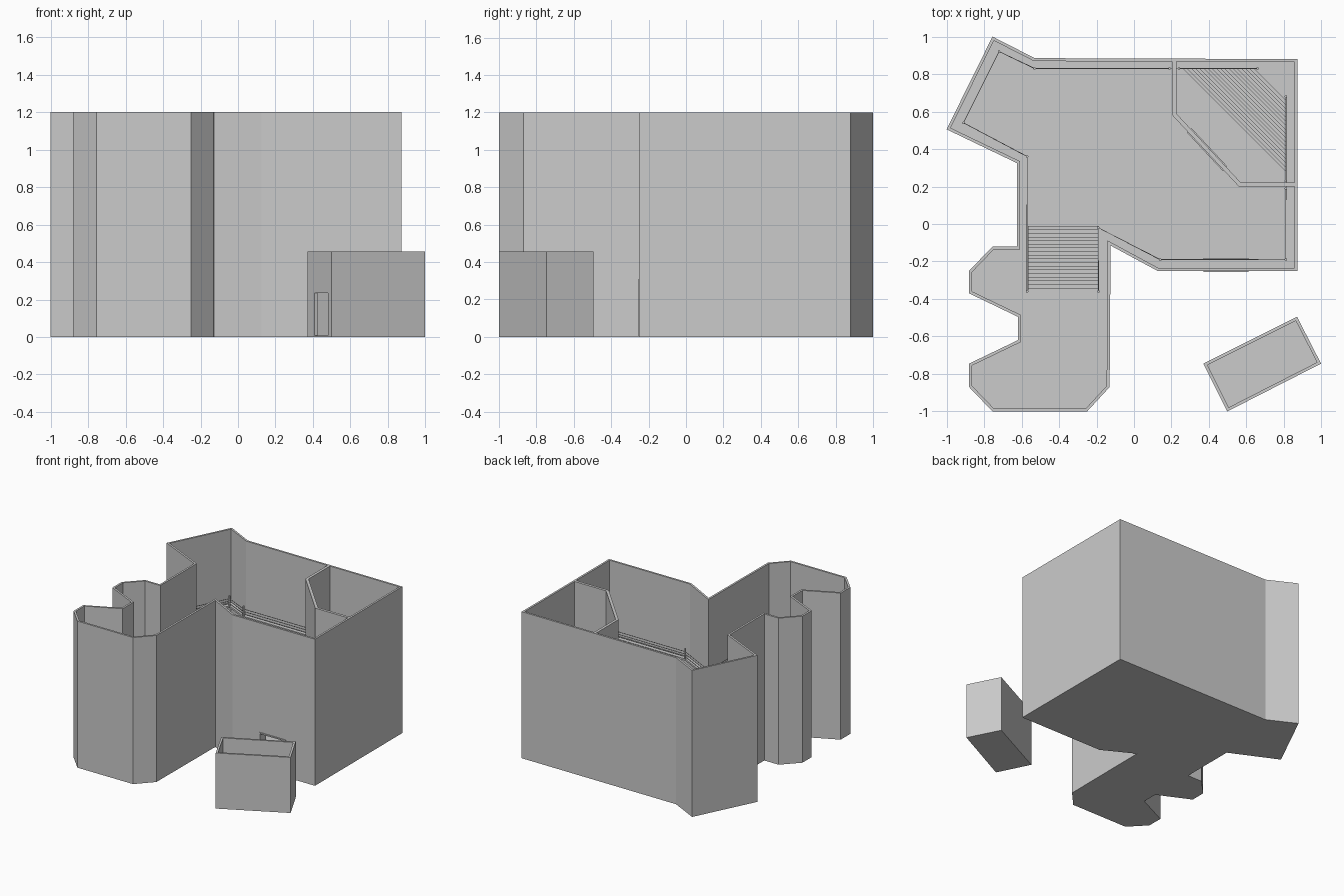
import bpy, bmesh, math
from mathutils import Vector

if "Cube" in bpy.data.objects:
    bpy.data.objects.remove(bpy.data.objects["Cube"])

H = 1.2        # wall height
T = 0.016      # outer wall thickness
UP = 0.6       # upper floor level
FLOOR = 0.008


def offset(pts, d, closed=True):
    """Mitred parallel outline, d to the right of the travel direction."""
    P = [Vector(p) for p in pts]
    n, out = len(P), []
    for i, p in enumerate(P):
        a = p - P[i - 1] if closed or i > 0 else P[1] - p
        b = P[(i + 1) % n] - p if closed or i < n - 1 else a
        n1, n2 = (Vector((v.y, -v.x)).normalized() for v in (a, b))
        out.append(p + (n1 + n2) * d / (1 + n1.dot(n2)))
    return [(v.x, v.y) for v in out]


def finish(name, bm):
    bmesh.ops.recalc_face_normals(bm, faces=bm.faces)
    me = bpy.data.meshes.new(name)
    bm.to_mesh(me)
    bm.free()
    ob = bpy.data.objects.new(name, me)
    bpy.context.collection.objects.link(ob)
    return ob


def prisms(name, parts):
    """One object from (outline, z0, z1) solids."""
    bm = bmesh.new()
    for pts, z0, z1 in parts:
        lo = [bm.verts.new((x, y, z0)) for x, y in pts]
        hi = [bm.verts.new((x, y, z1)) for x, y in pts]
        bm.faces.new(lo)
        bm.faces.new(hi)
        for i in range(len(pts)):
            bm.faces.new((lo[i - 1], lo[i], hi[i], hi[i - 1]))
    return finish(name, bm)


def ring(name, pts, z1):
    """Closed wall following an outline."""
    bm = bmesh.new()
    inner = offset(pts, T)
    loops = [[bm.verts.new((x, y, z)) for x, y in o]
             for o, z in ((pts, 0), (pts, z1), (inner, z1), (inner, 0))]
    for k in range(4):
        a, b = loops[k], loops[(k + 1) % 4]
        for i in range(len(pts)):
            bm.faces.new((a[i - 1], a[i], b[i], b[i - 1]))
    return finish(name, bm)


def rect(c, length, depth, ang, along=0, across=0):
    u = Vector((math.cos(ang), math.sin(ang)))
    v = Vector((-u.y, u.x))
    c = Vector(c) + u * along + v * across
    return [tuple(c + u * sx * length / 2 + v * sy * depth / 2)
            for sx, sy in ((-1, -1), (1, -1), (1, 1), (-1, 1))]


def cut_door(wall, c, length, ang, z1):
    cutter = prisms("door_cutter", [(rect(c, length, 0.07, ang), FLOOR, z1)])
    cutter.hide_render = True
    m = wall.modifiers.new("door", 'BOOLEAN')
    m.operation, m.solver, m.object = 'DIFFERENCE', 'EXACT', cutter
    bpy.context.view_layer.objects.active = wall
    bpy.ops.object.modifier_apply(modifier=m.name)
    bpy.data.objects.remove(cutter)


def door_frame(name, c, length, depth, ang, z):
    w = 0.01
    prisms(name, [
        (rect(c, w, depth, ang, -length / 2 + w / 2), FLOOR, z),
        (rect(c, w, depth, ang, length / 2 - w / 2), FLOOR, z),
        (rect(c, length, depth, ang), z, z + w)])


def railing(name, pts):
    cu = bpy.data.curves.new(name, 'CURVE')
    cu.dimensions, cu.bevel_depth, cu.bevel_resolution = '3D', 0.0025, 1
    for z in (UP + 0.02, UP + 0.04, UP + 0.06):
        s = cu.splines.new('POLY')
        s.points.add(len(pts) - 1)
        for p, (x, y) in zip(s.points, pts):
            p.co = (x, y, z, 1)
    bpy.context.collection.objects.link(bpy.data.objects.new(name, cu))
    ring8 = [(0.007 * math.cos(k * math.pi / 4), 0.007 * math.sin(k * math.pi / 4)) for k in range(8)]
    prisms(name + "_posts", [([(x + a, y + b) for a, b in ring8], UP, UP + 0.085) for x, y in pts])


def stairs(name, a0, a1, b0, b1, n=18):
    """Steps rising from edge a0-b0 to edge a1-b1."""
    def at(p, q, t):
        return (p[0] + (q[0] - p[0]) * t, p[1] + (q[1] - p[1]) * t)
    prisms(name, [([at(a0, a1, i / n), at(a0, a1, (i + 1) / n),
                    at(b0, b1, (i + 1) / n), at(b0, b1, i / n)],
                   FLOOR, UP * (i + 1) / n) for i in range(n)])


# main building shell, clockwise from the back left corner
outline = [(-0.755, 1), (-0.53, 0.885), (0.872, 0.88), (0.872, -0.25), (0.125, -0.25),
           (-0.125, -0.115), (-0.13, -0.87), (-0.25, -1), (-0.755, -1), (-0.88, -0.87),
           (-0.88, -0.745), (-0.62, -0.62), (-0.62, -0.495), (-0.88, -0.37),
           (-0.88, -0.25), (-0.755, -0.12), (-0.625, -0.12), (-0.625, 0.325), (-1, 0.505)]
walls = ring("outer_walls", outline, H)
cut_door(walls, (0.49, -0.242), 0.24, 0, 0.295)
door_frame("front_door_frame", (0.49, -0.219), 0.24, 0.076, 0, 0.295)
prisms("ground_floor", [(offset(outline, T / 2), 0, FLOOR)])

# partition around the back right room
path = [(0.215, 0.872), (0.215, 0.585), (0.565, 0.21), (0.864, 0.21)]
room = prisms("partition_wall",
              [(offset(path, 0.011, False) + offset(path, -0.011, False)[::-1], FLOOR, H)])
diag = math.atan2(-0.375, 0.35)
cut_door(room, (0.39, 0.3975), 0.28, diag, 0.295)
door_frame("room_door_frame", (0.39, 0.3975), 0.28, 0.034, diag, 0.295)

# upper floor and narrow galleries
inner = offset(outline, T / 2)
left_rail = [(0.19, 0.83), (-0.53, 0.83), (-0.72, 0.92), (-0.91, 0.54), (-0.57, 0.36), (-0.57, -0.36)]
right_rail = [(-0.19, -0.36), (-0.19, -0.02), (0.14, -0.19), (0.81, -0.19), (0.81, 0.19)]
prisms("upper_floor", [(inner[3:] + inner[:2] + [(0.21, 0.874), (0.21, 0.83)] + left_rail[1:]
                        + right_rail[:-1] + [(0.81, 0.21), (0.864, 0.21)], UP - 0.015, UP)])
prisms("room_gallery", [([(0.22, 0.83), (0.66, 0.83), (0.81, 0.68), (0.81, 0.22),
                          (0.864, 0.22), (0.864, 0.872), (0.22, 0.872)], UP - 0.015, UP)])
railing("left_railing", left_rail)
railing("right_railing", right_rail)
railing("room_back_railing", [(0.24, 0.83), (0.66, 0.83)])
railing("room_side_railing", [(0.81, 0.68), (0.81, 0.23)])

# stairs up to the upper floor and the room gallery
stairs("main_stairs", (-0.565, -0.01), (-0.565, -0.36), (-0.19, -0.01), (-0.19, -0.36))
stairs("corner_stairs", (0.26, 0.83), (0.66, 0.83), (0.81, 0.28), (0.81, 0.68))

# detached shed
shed_pts = [(0.37, -0.745), (0.87, -0.495), (0.998, -0.745), (0.498, -1)]
shed = ring("shed_walls", shed_pts, 0.455)
cut_door(shed, (0.45, -0.892), 0.16, math.atan2(-0.255, 0.128), 0.235)
prisms("shed_floor", [(offset(shed_pts, T / 2), 0, FLOOR)])
